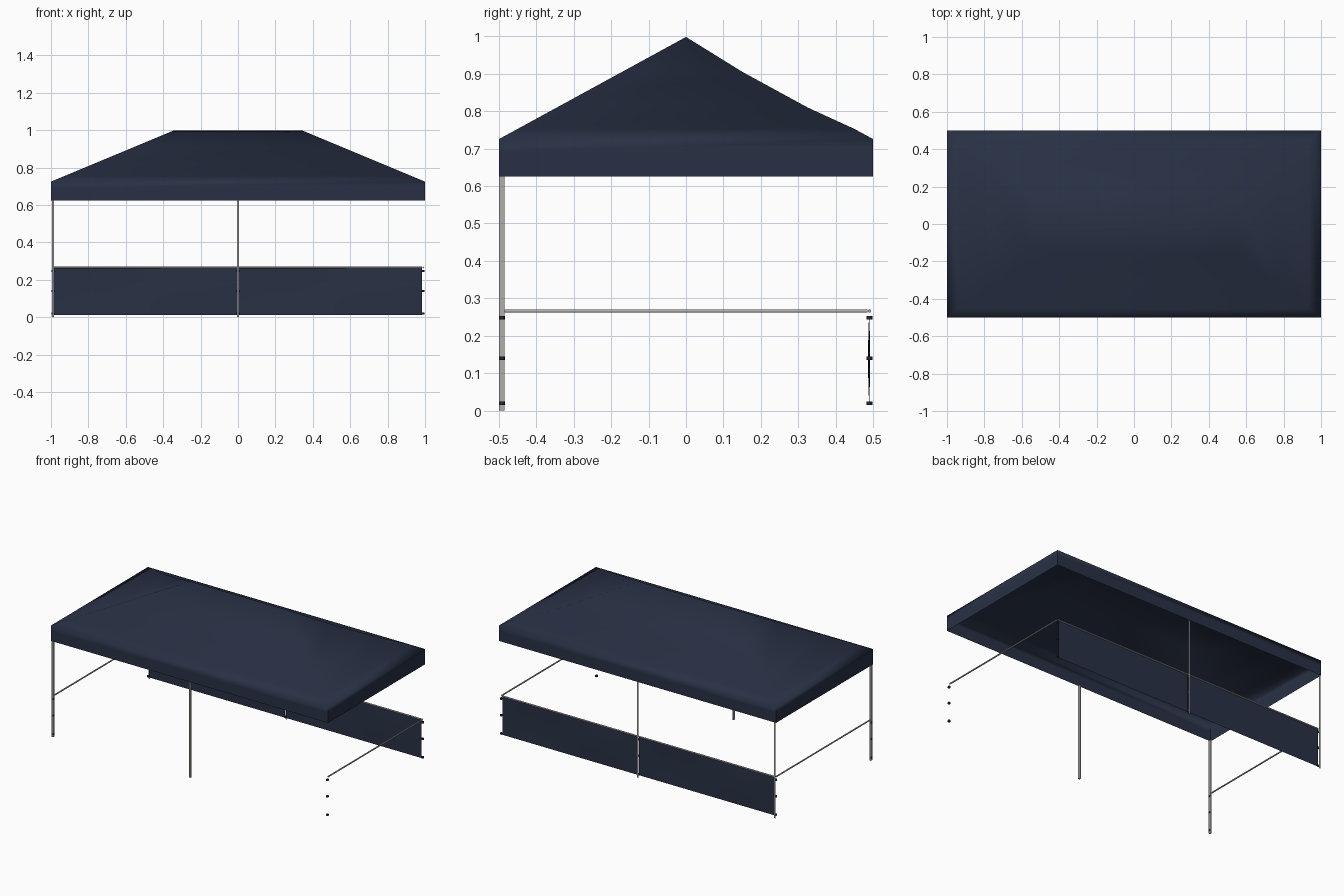
import bpy, bmesh, math
from mathutils import Vector

if "Cube" in bpy.data.objects:
    bpy.data.objects.remove(bpy.data.objects["Cube"])


def material(name, rgb):
    m = bpy.data.materials.new(name)
    m.diffuse_color = (*rgb, 1)
    m.use_nodes = True
    m.node_tree.nodes["Principled BSDF"].inputs["Base Color"].default_value = m.diffuse_color
    return m


NAVY = material("navy fabric", (0.021, 0.030, 0.058))
STEEL = material("light steel", (0.44, 0.43, 0.41))
BLACK = material("black clip", (0.018, 0.020, 0.030))


def finish(bm, name, mat):
    me = bpy.data.meshes.new(name)
    bm.to_mesh(me)
    bm.free()
    me.materials.append(mat)
    ob = bpy.data.objects.new(name, me)
    bpy.context.collection.objects.link(ob)
    return ob


def box(name, centre, size, mat):
    bm = bmesh.new()
    bmesh.ops.create_cube(bm, size=1)
    for v in bm.verts:
        v.co = Vector([c + a * s for c, a, s in zip(centre, v.co, size)])
    return finish(bm, name, mat)


def rod(name, a, b, radius, mat, sides=8):
    a, b = Vector(a), Vector(b)
    bm = bmesh.new()
    bmesh.ops.create_cone(bm, cap_ends=True, segments=sides, radius1=radius,
                          radius2=radius, depth=(b - a).length)
    turn = (b - a).to_track_quat('Z', 'Y')
    for v in bm.verts:
        v.co = turn @ v.co + (a + b) / 2
    for f in bm.faces:
        f.smooth = len(f.verts) == 4
    return finish(bm, name, mat)


# Hipped canopy with straight valance: stacked rectangles up to the ridge
EAVE, RIDGE, RIDGE_X = 0.725, 0.998, 0.345
bm = bmesh.new()
rings = []
for t, z in [(0, 0.625), (0, 0.69), (0, EAVE), (0.1, None), (0.35, None), (0.7, None)]:
    ring = []
    for sx, sy in [(-1, -1), (1, -1), (1, 1), (-1, 1)]:
        x = sx * (1 + (RIDGE_X - 1) * t)
        height = z if z is not None else EAVE + (RIDGE - EAVE) * t
        if sy > 0 and t > 0.2:          # the rear slope sags a little
            height -= 0.011
        ring.append(bm.verts.new((x, sy * 0.5 * (1 - t), height)))
    rings.append(ring)
for lo, hi in zip(rings, rings[1:]):
    for i in range(4):
        j = (i + 1) % 4
        bm.faces.new((lo[i], lo[j], hi[j], hi[i]))
left = bm.verts.new((-RIDGE_X, 0, RIDGE))
right = bm.verts.new((RIDGE_X, 0, RIDGE))
a, b, c, d = rings[-1]
for f in [(a, b, right, left), (b, c, right), (c, d, left, right), (d, a, left)]:
    bm.faces.new(f)
for f in bm.faces:
    f.smooth = True
ring_edges = {frozenset((r[i], r[(i + 1) % 4])) for r in rings for i in range(4)}
for e in bm.edges:                      # valance corners and ridge stay crisp, hips are soft
    on_hip = min(v.co.z for v in e.verts) > EAVE - 0.01 and {*e.verts} != {left, right}
    e.smooth = frozenset(e.verts) in ring_edges or on_hip
finish(bm, "canopy", NAVY)

# Legs: solid at the front, flat strips at the back
for x, side in [(-0.99, "left"), (0.0, "middle")]:
    box(f"front_leg_{side}", (x, -0.492, 0.3125), (0.010, 0.015, 0.625), STEEL)
    box(f"back_leg_{side}", (x, 0.498, 0.3125), (0.011, 0.0006, 0.625), STEEL)

# Half-height rails on both ends and along the back
for x, side in [(-0.99, "left"), (0.99, "right")]:
    rod(f"side_rail_{side}", (x, -0.485, 0.266), (x, 0.485, 0.266), 0.0045, STEEL)
rod("back_rail", (-0.985, 0.49, 0.266), (0.985, 0.49, 0.266), 0.0045, STEEL)

# Leg clips
for x in (-0.99, 0.0, 0.99):
    for y in (-0.492, 0.49):
        if x == 0 and y < 0:
            continue
        for z in (0.02, 0.14, 0.248):
            rod("leg_clip", (x, y, z - 0.005), (x, y, z + 0.005), 0.008, BLACK)

# Two gently billowing half walls hung from the back rail
for x0, x1, side in [(-0.985, -0.003, "left"), (0.003, 0.983, "right")]:
    bm = bmesh.new()
    nx, nz = 12, 4
    grid = [[bm.verts.new((x0 + (x1 - x0) * i / nx,
                           0.489 + 0.003 * math.sin(math.pi * i / nx * 2)
                           * math.sin(math.pi * k / nz),
                           0.013 + 0.250 * k / nz))
             for i in range(nx + 1)] for k in range(nz + 1)]
    for k in range(nz):
        for i in range(nx):
            f = bm.faces.new((grid[k][i], grid[k + 1][i],
                              grid[k + 1][i + 1], grid[k][i + 1]))
            f.smooth = True
    finish(bm, f"back_wall_{side}", NAVY)
